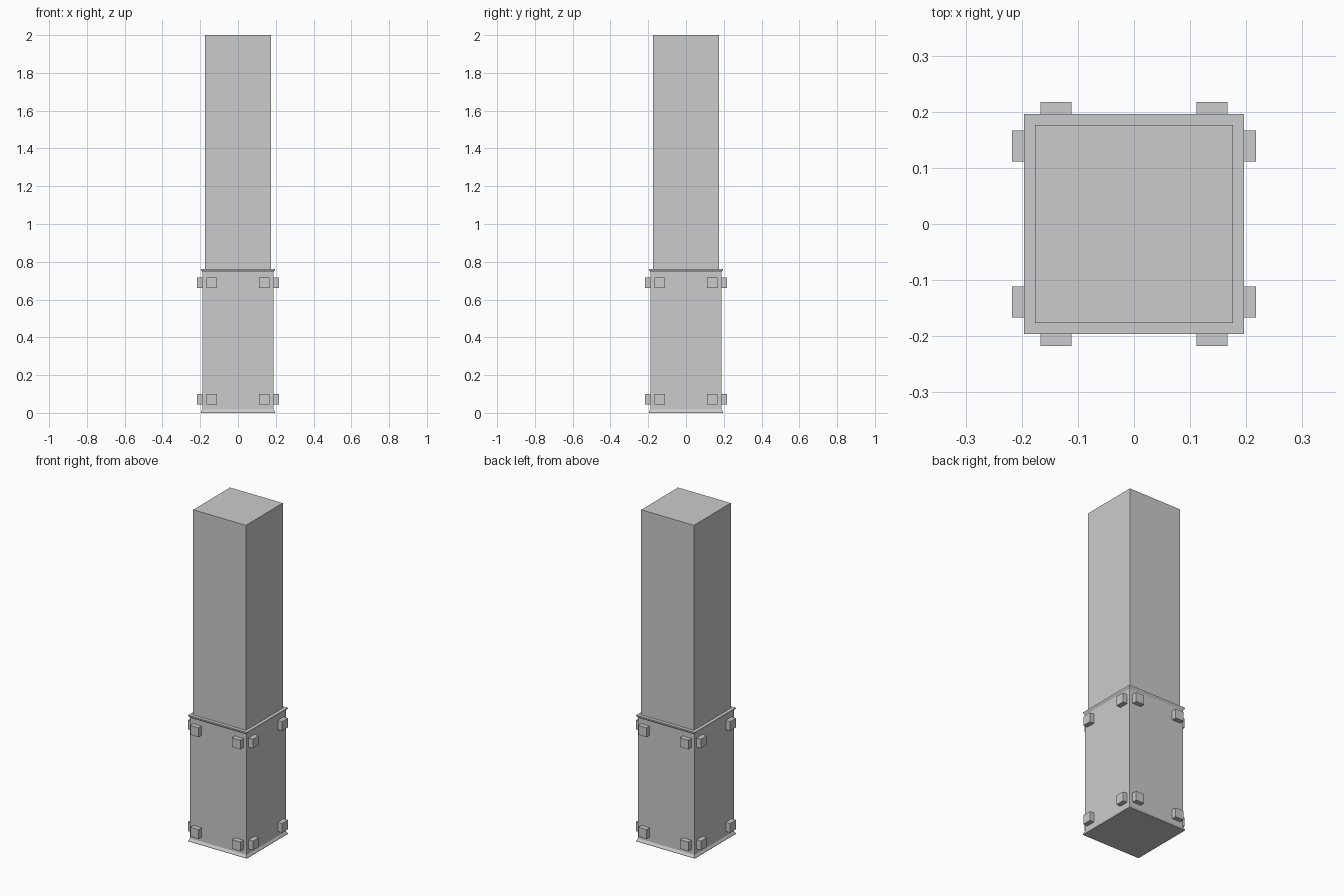
import bpy, bmesh
from math import pi
from mathutils import Matrix, Vector

if "Cube" in bpy.data.objects:
    bpy.data.objects.remove(bpy.data.objects["Cube"])


def make_object(name, bm):
    bmesh.ops.recalc_face_normals(bm, faces=bm.faces[:])
    mesh = bpy.data.meshes.new(name)
    bm.to_mesh(mesh)
    bm.free()
    obj = bpy.data.objects.new(name, mesh)
    bpy.context.collection.objects.link(obj)
    return obj


def square_loft(name, profile):
    """Stack square rings given as (half width, height) and cap the ends."""
    bm = bmesh.new()
    rings = [[bm.verts.new((sx * h, sy * h, z))
              for sx, sy in ((-1, -1), (1, -1), (1, 1), (-1, 1))]
             for h, z in profile]
    for a, b in zip(rings, rings[1:]):
        for i in range(4):
            j = (i + 1) % 4
            bm.faces.new((a[i], a[j], b[j], b[i]))
    bm.faces.new(rings[0][::-1])
    bm.faces.new(rings[-1])
    return make_object(name, bm)


# Square column shaft, seated in the sleeve
square_loft("column_shaft", [(0.176, 0.74), (0.176, 2.0)])

# Base sleeve with flared lips at both ends
square_loft("base_sleeve", [(0.196, 0.0), (0.196, 0.005), (0.188, 0.018),
                            (0.188, 0.745), (0.196, 0.757), (0.196, 0.762)])

# Square bolt heads, four on each side of the sleeve
SIZE = Vector((0.056, 0.034, 0.056))
for side, side_name in enumerate(("front", "right", "back", "left")):
    turn = Matrix.Rotation(side * pi / 2, 4, 'Z')
    bm = bmesh.new()
    for x in (-0.139, 0.139):
        for z in (0.073, 0.688):
            place = Matrix.Translation((x, -0.2, z)) @ Matrix.Diagonal(SIZE).to_4x4()
            bmesh.ops.create_cube(bm, size=1, matrix=turn @ place)
    make_object(side_name + "_bolts", bm)
